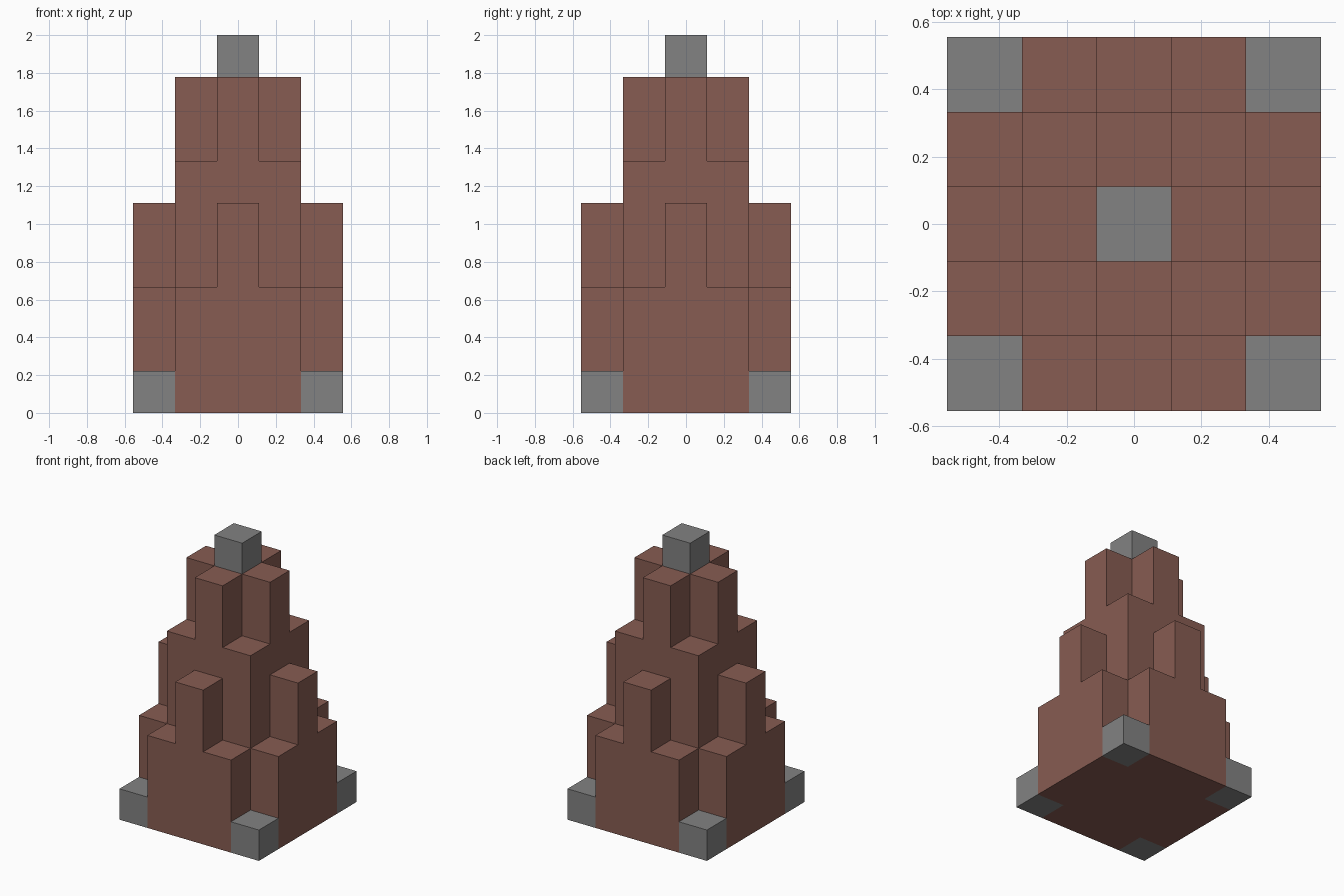
import bpy
import bmesh
from mathutils import Vector

if "Cube" in bpy.data.objects:
    bpy.data.objects.remove(bpy.data.objects["Cube"], do_unlink=True)

U = 2 / 9  # edge of one building block


def material(name, rgb):
    mat = bpy.data.materials.new(name)
    mat.use_nodes = True
    color = (*rgb, 1)
    mat.diffuse_color = color
    mat.node_tree.nodes["Principled BSDF"].inputs["Base Color"].default_value = color
    return mat


def finish(bm, name, mat):
    mesh = bpy.data.meshes.new(name)
    bm.to_mesh(mesh)
    bm.free()
    mesh.materials.append(mat)
    obj = bpy.data.objects.new(name, mesh)
    bpy.context.collection.objects.link(obj)
    return obj


def block(name, i, j, k, mat):
    """One block whose base sits k blocks above the ground."""
    bm = bmesh.new()
    bmesh.ops.create_cube(bm, size=U)
    bmesh.ops.translate(bm, verts=bm.verts, vec=Vector((i, j, k + 0.5)) * U)
    return finish(bm, name, mat)


# Column heights in blocks, by distance from the two centre lines
HEIGHTS = {(0, 0): 8, (0, 1): 8, (1, 1): 6, (0, 2): 5, (1, 2): 3}


def filled(i, j, k):
    return 0 <= k < HEIGHTS.get(tuple(sorted((abs(i), abs(j)))), 0)


def stepped_tower(mat):
    """Outer skin of the stacked columns, with flat areas merged."""
    bm = bmesh.new()
    axes = [Vector(a) for a in ((1, 0, 0), (0, 1, 0), (0, 0, 1))]
    span = range(-2, 3)
    for i, j, k in ((i, j, k) for i in span for j in span for k in range(8)):
        if not filled(i, j, k):
            continue
        centre = Vector((i, j, k + 0.5))
        for a in range(3):
            for side in (-1, 1):
                n = axes[a] * side
                if filled(i + int(n.x), j + int(n.y), k + int(n.z)):
                    continue
                u = axes[(a + 1) % 3] / 2
                v = axes[(a + 2) % 3] / 2 * side
                mid = centre + n / 2
                corners = (mid - u - v, mid + u - v, mid + u + v, mid - u + v)
                bm.faces.new([bm.verts.new(c * U) for c in corners])
    bmesh.ops.remove_doubles(bm, verts=bm.verts, dist=0.001)
    bmesh.ops.dissolve_limit(bm, angle_limit=0.01, verts=bm.verts, edges=bm.edges)
    return finish(bm, "stepped_tower", mat)


brown = material("brown clay", (0.242, 0.107, 0.084))
gray = material("gray stone", (0.225, 0.225, 0.225))

# Tower body, cap and four corner footings
stepped_tower(brown)
block("cap_stone", 0, 0, 8, gray)
for i, side in ((-2, "right"), (2, "left")):
    for j, end in ((-2, "front"), (2, "back")):
        block(f"{end}_{side}_footing", i, j, 0, gray)
